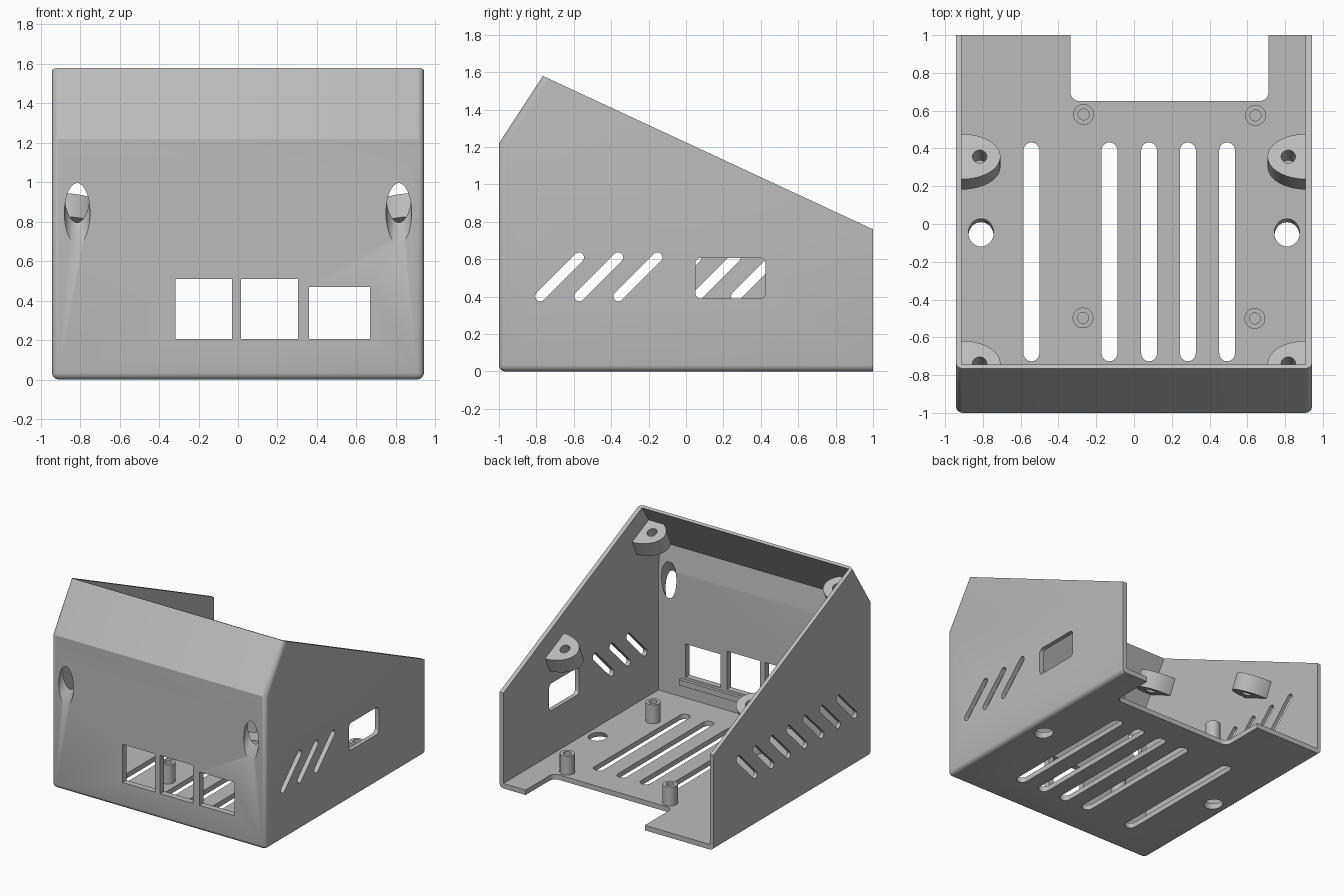
import bpy, bmesh, math
from mathutils import Vector

if "Cube" in bpy.data.objects:
    bpy.data.objects.remove(bpy.data.objects["Cube"])

grey = bpy.data.materials.new("plain grey plastic")
grey.diffuse_color = (0.5, 0.5, 0.5, 1)
grey.use_nodes = True
grey.node_tree.nodes["Principled BSDF"].inputs["Base Color"].default_value = grey.diffuse_color

W = 0.943            # half width of the case
NY, NZ = 0.421, 0.907  # direction square to the sloping opening


# ---- 2D outlines ----
def ellipse(cx, cy, rx, ry, n=32):
    return [(cx + rx * math.cos(2 * math.pi * i / n),
             cy + ry * math.sin(2 * math.pi * i / n)) for i in range(n)]


def rect(x0, x1, y0, y1):
    return [(x0, y0), (x1, y0), (x1, y1), (x0, y1)]


def rounded(x0, x1, y0, y1, r, n=6):
    pts = []
    for k, (cx, cy) in enumerate(rect(x0 + r, x1 - r, y0 + r, y1 - r)):
        for i in range(n + 1):
            a = math.pi + (k + i / n) * math.pi / 2
            pts.append((cx + r * math.cos(a), cy + r * math.sin(a)))
    return pts


def capsule(x0, y0, x1, y1, r, n=8):
    a0 = math.atan2(y1 - y0, x1 - x0)
    pts = []
    for cx, cy, start in ((x1, y1, a0 - math.pi / 2), (x0, y0, a0 + math.pi / 2)):
        for i in range(n + 1):
            a = start + math.pi * i / n
            pts.append((cx + r * math.cos(a), cy + r * math.sin(a)))
    return pts


# ---- mapping of outline (u, v) and depth d into space ----
def along_x(u, v, d): return Vector((d, u, v))
def along_y(u, v, d): return Vector((u, d, v))
def along_z(u, v, d): return Vector((u, v, d))


def tilted(origin):
    o = Vector(origin)
    return lambda u, v, d: o + Vector((u, v * NZ + d * NY, -v * NY + d * NZ))


def prism(bm, pts, d0, d1, place):
    a = [bm.verts.new(place(u, v, d0)) for u, v in pts]
    b = [bm.verts.new(place(u, v, d1)) for u, v in pts]
    n = len(pts)
    faces = [bm.faces.new(a[::-1]), bm.faces.new(b)]
    faces += [bm.faces.new((a[i], a[(i + 1) % n], b[(i + 1) % n], b[i])) for i in range(n)]
    bmesh.ops.recalc_face_normals(bm, faces=faces)


def make(name, bm):
    me = bpy.data.meshes.new(name)
    bm.to_mesh(me)
    bm.free()
    me.materials.append(grey)
    ob = bpy.data.objects.new(name, me)
    bpy.context.collection.objects.link(ob)
    return ob


def solid(name, *prisms):
    bm = bmesh.new()
    for p in prisms:
        prism(bm, *p)
    return make(name, bm)


def boolean(ob, tool, op='DIFFERENCE'):
    mod = ob.modifiers.new("cut", 'BOOLEAN')
    mod.object, mod.operation, mod.solver = tool, op, 'EXACT'
    bpy.context.view_layer.update()
    me = bpy.data.meshes.new_from_object(ob.evaluated_get(bpy.context.evaluated_depsgraph_get()))
    ob.modifiers.clear()
    ob.data = me


def discard(ob):
    bpy.data.objects.remove(ob, do_unlink=True)


# ---- case body with rounded front and bottom edges ----
bm = bmesh.new()
prism(bm, [(-1, 0), (-1, 1.22), (-0.765, 1.58), (1, 0.76), (1, 0)], -W, W, along_x)
round_edges = []
for e in bm.edges:
    c = (e.verts[0].co + e.verts[1].co) / 2
    if (abs(c.x) > 0.9 and c.y < -0.7) or (c.z < 0.01 and c.y < 0.9):
        round_edges.append(e)
bmesh.ops.bevel(bm, geom=round_edges, offset=0.035, segments=4, profile=0.5, affect='EDGES')
case = make("case", bm)

# hollow interior, open at the back and the sloping top
cavity = solid("cavity", ([(1.1, 0.04), (-0.95, 0.04), (-0.95, 1.02), (-0.975, 1.215),
                           (-0.743, 1.571), (-0.463, 2), (1.1, 2)], -0.912, 0.908, along_x))
boolean(case, cavity)
discard(cavity)

# openings in floor, front and sides
cuts = [(rounded(-0.337, 0.713, 0.65, 1.3, 0.05), -0.1, 0.1, along_z)]
for x in (-0.543, -0.13, 0.08, 0.285, 0.493):            # floor vents
    cuts.append((capsule(x, -0.685, x, 0.39, 0.042), -0.1, 0.1, along_z))
for x0, x1, top in ((-0.317, -0.03, 0.51), (0.015, 0.305, 0.51), (0.36, 0.67, 0.47)):
    cuts.append((rect(x0, x1, 0.205, top), -1.1, -0.85, along_y))   # front ports
cuts.append((rounded(0.05, 0.425, 0.39, 0.607, 0.03), 0.85, 1.0, along_x))  # side port
for side, count in ((1, 3), (-1, 7)):                    # slanted side vents
    for i in range(count):
        y = -0.78 + 0.2095 * i
        cuts.append((capsule(y, 0.402, y + 0.208, 0.61, 0.027),
                     side * 0.85, side * 1.0, along_x))
for s in (-1, 1):                                        # screwdriver access holes
    cuts.append((ellipse(s * 0.81, 0, 0.067, 0.067), -0.12, 0.15, tilted((0, -0.055, 0.02))))
    cuts.append((ellipse(s * 0.815, 0, 0.065, 0.065), -0.3, 0.36, tilted((0, -1, 0.842))))
cutter = solid("cutter", *cuts)
boolean(case, cutter)
discard(cutter)
parts = [case]

# ---- screw bosses under the sloping top ----
limit = solid("boss_limit", ([(-0.97, 0.5), (-0.97, 1.22), (-0.757, 1.55), (0.99, 0.74),
                              (0.99, 0.5)], -0.93, 0.93, along_x))
for label, y, z in (("rear", 0.357, 0.89), ("front", -0.738, 1.40)):
    for side, s in (("left", -1), ("right", 1)):
        place = tilted((0, y, z))
        boss = solid(f"{label}_{side}_screw_boss", (ellipse(s * 0.912, 0, 0.205, 0.132, 48), -0.13, 0, place))
        drill = solid("drill", (ellipse(s * 0.817, 0, 0.038, 0.038, 24), -0.3, 0.1, place))
        boolean(boss, drill)
        discard(drill)
        boolean(boss, limit, 'INTERSECT')
        parts.append(boss)
discard(limit)

# ---- hollow board standoffs on the floor ----
for i, (x, y) in enumerate(((-0.267, 0.58), (0.643, 0.575), (-0.27, -0.497), (0.64, -0.5))):
    post = solid(f"standoff_{i + 1}", (ellipse(x, y, 0.055, 0.055), 0.03, 0.19, along_z))
    drill = solid("drill", (ellipse(x, y, 0.029, 0.029, 24), 0.045, 0.3, along_z))
    boolean(post, drill)
    discard(drill)
    parts.append(post)

# ---- small ledge below the front ports ----
parts.append(solid("port_ledge", (rect(-0.36, 0.71, 0.14, 0.185), -0.96, -0.925, along_y)))

# smooth rounded areas, keep sharp edges
for ob in parts:
    bpy.ops.object.select_all(action='DESELECT')
    ob.select_set(True)
    bpy.context.view_layer.objects.active = ob
    bpy.ops.object.shade_smooth_by_angle(angle=math.radians(30))
